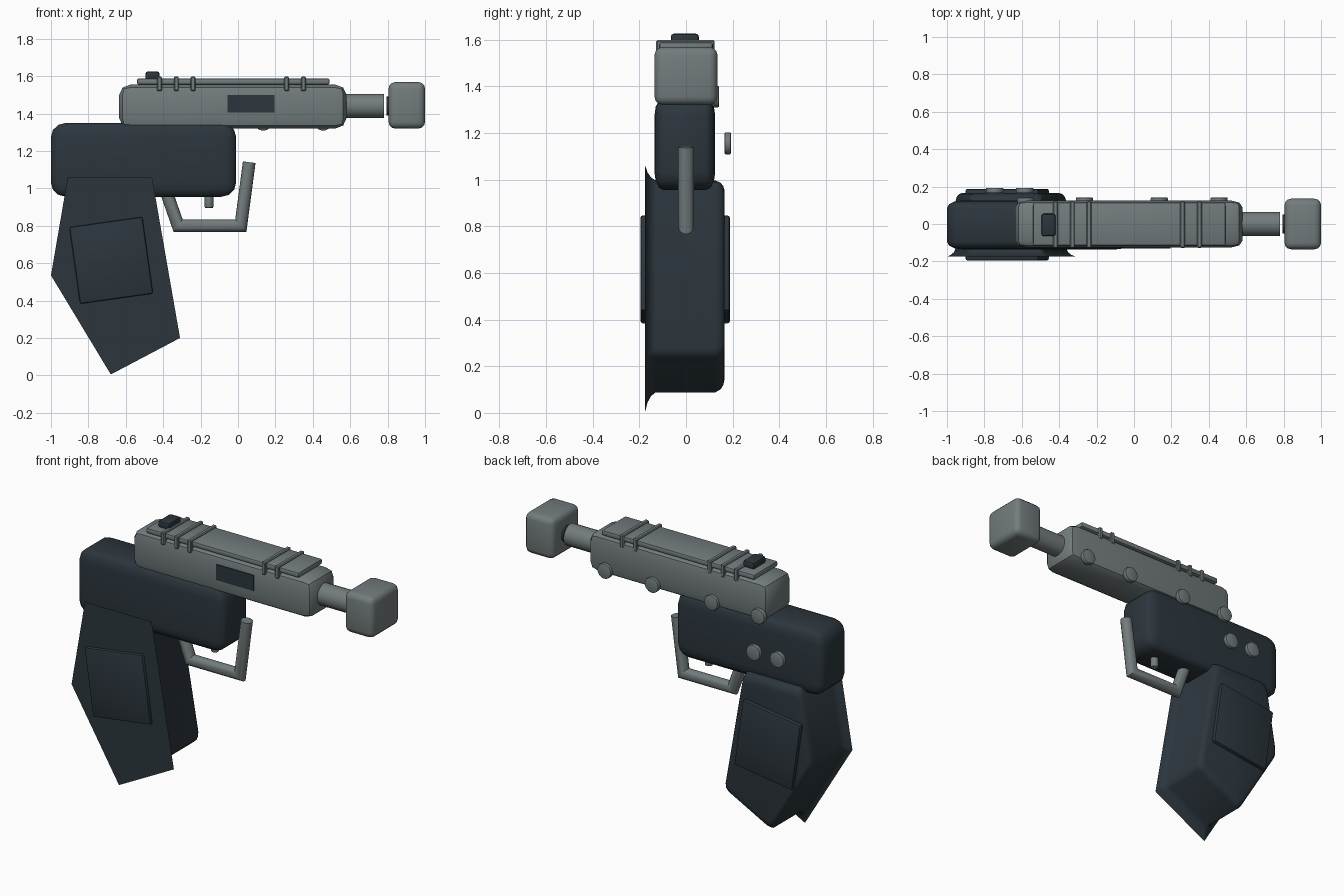
import bpy, bmesh, math
from mathutils import Vector, Matrix

cube = bpy.data.objects.get("Cube")
if cube:
    bpy.data.objects.remove(cube, do_unlink=True)


def material(name, rgb):
    m = bpy.data.materials.new(name)
    m.use_nodes = True
    m.diffuse_color = (*rgb, 1)
    m.node_tree.nodes["Principled BSDF"].inputs["Base Color"].default_value = (*rgb, 1)
    return m


GREY = material("gunmetal grey", (0.17, 0.2, 0.205))
DARK = material("dark slate", (0.025, 0.037, 0.047))


def finish(name, bm, mat, angle=35):
    bmesh.ops.recalc_face_normals(bm, faces=bm.faces)
    mesh = bpy.data.meshes.new(name)
    bm.to_mesh(mesh)
    bm.free()
    ob = bpy.data.objects.new(name, mesh)
    bpy.context.collection.objects.link(ob)
    mesh.materials.append(mat)
    bpy.ops.object.select_all(action="DESELECT")
    ob.select_set(True)
    bpy.context.view_layer.objects.active = ob
    bpy.ops.object.shade_smooth_by_angle(angle=math.radians(angle))
    return ob


def box(name, lo, hi, mat, bevel=None, segments=2, turn=0):
    """Box between two corners; bevel is a width per axis."""
    lo, hi = Vector(lo), Vector(hi)
    size, b = hi - lo, Vector(bevel or (1, 1, 1))
    bm = bmesh.new()
    bmesh.ops.create_cube(bm, size=1)
    bmesh.ops.scale(bm, vec=[s / w for s, w in zip(size, b)], verts=bm.verts)
    if bevel:
        bmesh.ops.bevel(bm, geom=bm.edges[:], offset=1, segments=segments,
                        profile=0.5, affect="EDGES")
    bmesh.ops.scale(bm, vec=b, verts=bm.verts)
    move = Matrix.Translation((lo + hi) / 2) @ Matrix.Rotation(turn, 4, "Y")
    bmesh.ops.transform(bm, matrix=move, verts=bm.verts)
    return finish(name, bm, mat)


def cylinder(name, start, end, radius, mat, bevel=0.0):
    start, end = Vector(start), Vector(end)
    axis = end - start
    bm = bmesh.new()
    bmesh.ops.create_cone(bm, cap_ends=True, segments=24, radius1=radius,
                          radius2=radius, depth=axis.length)
    if bevel:
        rim = [e for e in bm.edges if any(len(f.verts) > 4 for f in e.link_faces)]
        bmesh.ops.bevel(bm, geom=rim, offset=bevel, segments=2, profile=0.5, affect="EDGES")
    move = Matrix.Translation((start + end) / 2) @ axis.to_track_quat("Z", "Y").to_matrix().to_4x4()
    bmesh.ops.transform(bm, matrix=move, verts=bm.verts)
    return finish(name, bm, mat)


def loft(name, rings, mat, angle=35):
    """Skin a list of equal-length point rings and cap both ends."""
    bm = bmesh.new()
    loops = [[bm.verts.new(p) for p in ring] for ring in rings]
    n = len(loops[0])
    for a, b in zip(loops, loops[1:]):
        for i in range(n):
            j = (i + 1) % n
            bm.faces.new((a[i], a[j], b[j], b[i]))
    bm.faces.new(loops[0])
    bm.faces.new(loops[-1])
    return finish(name, bm, mat, angle)


def tube(name, path, radius, mat, sides=16):
    """Round bar along a path in the xz plane with mitred corners."""
    pts = [Vector((x, 0, z)) for x, z in path]
    dirs = [(b - a).normalized() for a, b in zip(pts, pts[1:])]
    rings = []
    for i, p in enumerate(pts):
        d0, d1 = dirs[max(i - 1, 0)], dirs[min(i, len(dirs) - 1)]
        mid = (d0 + d1).normalized()
        side = Vector((-mid.z, 0, mid.x)) / mid.dot(d0)
        rings.append([p + radius * (math.cos(t) * side + math.sin(t) * Vector((0, 1, 0)))
                      for t in (math.tau * k / sides for k in range(sides))])
    return loft(name, rings, mat)


# Receiver and slide
box("receiver", (-1, -0.135, 0.955), (-0.01, 0.125, 1.35), DARK, (0.08, 0.04, 0.075), 3)
box("slide", (-0.635, -0.125, 1.32), (0.58, 0.125, 1.555), GREY, (0.06, 0.035, 0.055))
box("ejection_window", (-0.055, -0.131, 1.405), (0.195, -0.122, 1.5), DARK)

# Barrel and muzzle
cylinder("barrel", (0.55, 0, 1.44), (0.78, 0, 1.44), 0.065, GREY)
cylinder("muzzle_collar", (0.793, 0, 1.44), (0.83, 0, 1.44), 0.05, DARK)
box("muzzle_block", (0.805, -0.135, 1.32), (1, 0.135, 1.568), GREY, (0.035, 0.035, 0.035), 3)

# Top rail with its clamps and rear sight
box("top_rail", (-0.54, -0.115, 1.555), (0.49, 0.115, 1.588), GREY, (0.01, 0.01, 0.01))
for i, x in enumerate((-0.42, -0.33, -0.24, 0.26, 0.35)):
    box(f"rail_clamp_{i + 1}", (x - 0.013, -0.128, 1.52), (x + 0.013, 0.122, 1.597),
        GREY, (0.005, 0.005, 0.005), 1)
box("rear_sight", (-0.495, -0.065, 1.58), (-0.42, 0.055, 1.625), DARK, (0.012, 0.012, 0.012))

# Grip: flared front plate blending into a rounded body
outline = [(-0.91, 1.06), (-0.46, 1.06), (-0.31, 0.2), (-0.68, 0.005), (-1, 0.535)]
centre = Vector((-0.68, 0.57))
profile = [(-0.175, 1), (-0.165, 0.94), (-0.15, 0.895), (-0.13, 0.87),
           (0.125, 0.87), (0.148, 0.85), (0.16, 0.82), (0.165, 0.78)]


def rounded(scale, cut):
    """Scaled outline with each corner replaced by a short three-point arc."""
    pts = [centre + (Vector(p) - centre) * scale for p in outline]
    ring = []
    for i, p in enumerate(pts):
        a = p + (pts[i - 1] - p).normalized() * cut
        b = p + (pts[(i + 1) % len(pts)] - p).normalized() * cut
        ring += [a, (a + b + 2 * p) / 4, b]
    return ring


loft("grip", [[(p.x, y, p.y) for p in rounded(s, 0.003 + (1 - s) * 0.2)]
              for y, s in profile], DARK, 40)
box("grip_panels", (-0.875, -0.195, 0.408), (-0.481, 0.188, 0.822), DARK,
    (0.01, 0.01, 0.01), 2, math.radians(-8))

# Trigger and its guard
tube("trigger_guard", [(-0.39, 1.0), (-0.32, 0.8), (0.015, 0.8), (0.06, 1.14)], 0.034, GREY)
cylinder("trigger", (-0.155, 0, 0.895), (-0.155, 0, 0.98), 0.023, GREY, 0.006)

# Round bolts on the back side
for i, x in enumerate((-0.58, -0.265, 0.135, 0.455)):
    cylinder(f"slide_bolt_{i + 1}", (x, 0.11, 1.355), (x, 0.142, 1.355), 0.046, GREY, 0.006)
for i, x in enumerate((-0.745, -0.585)):
    cylinder(f"receiver_bolt_{i + 1}", (x, 0.165, 1.155), (x, 0.193, 1.155), 0.047, GREY, 0.006)
